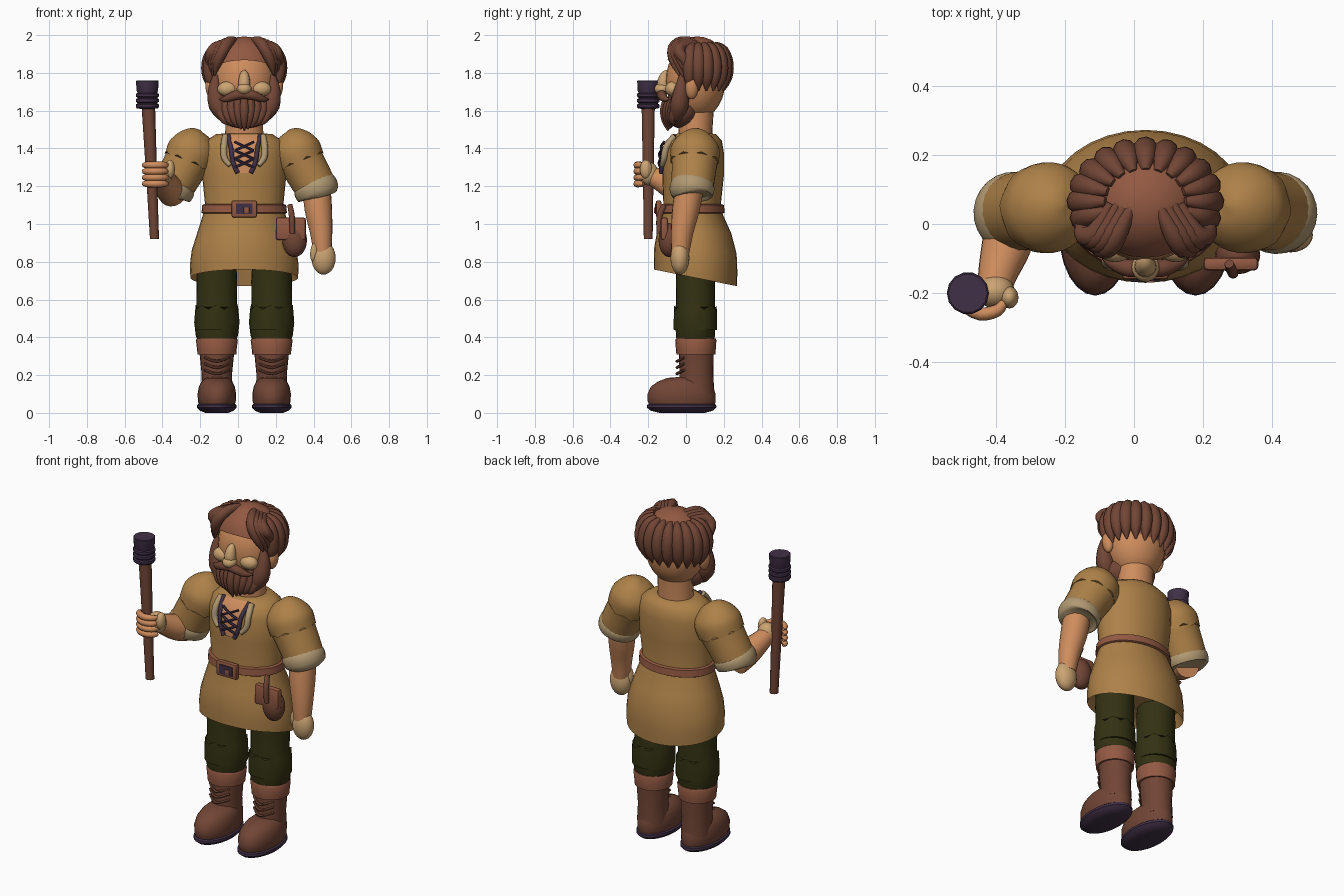
import bpy, bmesh, math
from mathutils import Vector, Matrix

CX = 0.033  # body axis


def mat(name, *c):
    m = bpy.data.materials.new(name)
    m.diffuse_color = (*c, 1)
    return m


TUNIC = mat("tunic_ochre", 0.42, 0.22, 0.065)
OLIVE = mat("trouser_olive", 0.033, 0.031, 0.006)
BROWN = mat("dark_brown", 0.165, 0.06, 0.036)
RUST = mat("rust_brown", 0.29, 0.1, 0.055)
SKIN = mat("skin", 0.62, 0.265, 0.11)
PALE = mat("pale_skin", 0.6, 0.37, 0.17)
CREAM = mat("cream_cloth", 0.44, 0.32, 0.17)
PURPLE = mat("dark_purple", 0.053, 0.03, 0.063)


def finish(name, bm, m, angle=45):
    bmesh.ops.recalc_face_normals(bm, faces=bm.faces)
    me = bpy.data.meshes.new(name)
    bm.to_mesh(me)
    bm.free()
    ob = bpy.data.objects.new(name, me)
    bpy.context.collection.objects.link(ob)
    me.materials.append(m)
    bpy.context.view_layer.objects.active = ob
    ob.select_set(True)
    bpy.ops.object.shade_smooth_by_angle(angle=math.radians(angle))
    ob.select_set(False)
    return ob


def skin_rings(name, rings, m, angle=45):
    """Join a list of point rings into a capped surface."""
    bm = bmesh.new()
    vs = [[bm.verts.new(p) for p in r] for r in rings]
    n = len(vs[0])
    for a, b in zip(vs, vs[1:]):
        for i in range(n):
            j = (i + 1) % n
            bm.faces.new((a[i], a[j], b[j], b[i]))
    bm.faces.new(vs[0])
    bm.faces.new(vs[-1])
    return finish(name, bm, m, angle)


def stack(name, rows, m, n=24, angle=45):
    """Ellipse rows (z, cx, cy, rx, ry[, tilt])."""
    rings = []
    for z, cx, cy, rx, ry, *t in rows:
        k = t[0] if t else 0
        rings.append([(cx + rx * math.cos(a), cy + ry * math.sin(a), z + k * ry * math.sin(a))
                      for a in (2 * math.pi * i / n for i in range(n))])
    return skin_rings(name, rings, m, angle)


def tube(name, pts, m, n=10, sub=3, flat=1, wave=0, angle=50):
    """Smooth path of (x, y, z, radius); wave scallops the last ring."""
    P = [Vector(p) for p in pts]
    path = []
    for i in range(len(P) - 1):
        a, b, c, d = P[max(i - 1, 0)], P[i], P[i + 1], P[min(i + 2, len(P) - 1)]
        for s in range(sub):
            t = s / sub
            path.append(0.5 * (2 * b + (c - a) * t + (2 * a - 5 * b + 4 * c - d) * t * t
                               + (3 * b - a - 3 * c + d) * t ** 3))
    path.append(P[-1])
    rings, u = [], None
    for i, p in enumerate(path):
        d = (path[min(i + 1, len(path) - 1)] - path[max(i - 1, 0)]).to_3d().normalized()
        if u is None:
            u = d.orthogonal()
        u = (u - d * u.dot(d)).normalized()
        v = d.cross(u)
        r = max(p.w, 0.001)
        last = i == len(path) - 1
        rings.append([p.to_3d() + r * (u * math.cos(a) + flat * v * math.sin(a))
                      + d * (wave * math.cos(8 * a) if last else 0)
                      for a in (2 * math.pi * k / n for k in range(n))])
    return skin_rings(name, rings, m, angle)


def ball(name, c, r, m, rot=0, keep=None):
    bm = bmesh.new()
    bmesh.ops.create_uvsphere(bm, u_segments=24, v_segments=14, radius=1)
    bm.transform(Matrix.Translation(c) @ Matrix.Rotation(rot, 4, 'Y') @ Matrix.Diagonal((*r, 1)))
    if keep:
        bmesh.ops.bisect_plane(bm, geom=bm.verts[:] + bm.edges[:] + bm.faces[:],
                               plane_co=keep[0], plane_no=keep[1], clear_inner=True)
    return finish(name, bm, m)


def box(name, c, size, m, bevel=0.01):
    bm = bmesh.new()
    bmesh.ops.create_cube(bm, size=1)
    bm.transform(Matrix.Translation(c) @ Matrix.Diagonal((*size, 1)))
    if bevel:
        bmesh.ops.bevel(bm, geom=bm.edges[:], offset=bevel, segments=2, affect='EDGES', profile=0.5)
    return finish(name, bm, m, 30)


# Tunic with a lower back hem
T = [(.715, .285, -.17, .27), (.78, .288, -.17, .272), (.86, .278, -.168, .268), (.95, .25, -.155, .24),
     (1.05, .218, -.125, .195), (1.11, .208, -.12, .185), (1.25, .222, -.125, .2),
     (1.38, .225, -.12, .2), (1.44, .205, -.1, .19), (1.475, .15, -.06, .16), (1.48, .1, -.04, .13)]
rows = [(z, CX, (f + b) / 2, rx, (b - f) / 2, -0.2 if i == 0 else -.15 if i == 1 else -.08 if i == 2 else 0)
        for i, (z, rx, f, b) in enumerate(T)]
stack("tunic", [(.78, CX, .05, .26, .19)] + rows, TUNIC, 32, 60)


def chest(x, z, out=0.0):
    """Point on the tunic front at offset x from the body axis."""
    for (z0, a0, f0, b0), (z1, a1, f1, b1) in zip(T, T[1:]):
        if z0 <= z <= z1:
            t = (z - z0) / (z1 - z0)
            rx, f, b = a0 + t * (a1 - a0), f0 + t * (f1 - f0), b0 + t * (b1 - b0)
            y = (f + b) / 2 - (b - f) / 2 * math.sqrt(max(0, 1 - (x / rx) ** 2))
            return Vector((CX + x, y - out, z))


# Open neck: skin plate, collar strips and crossed laces
bm = bmesh.new()
grid = [[bm.verts.new(chest(w * s / 4, z, .006)) for s in range(-4, 5)]
        for z, w in ((1.27, .03), (1.32, .055), (1.38, .07), (1.44, .085), (1.472, .09))]
for a, b in zip(grid, grid[1:]):
    for i in range(8):
        bm.faces.new((a[i], a[i + 1], b[i + 1], b[i]))
finish("neck_opening", bm, SKIN)
for s in (-1, 1):
    tube("collar", [(*chest(s * x, z, .014), r) for x, z, r in
                    ((.075, 1.31, .012), (.105, 1.35, .017), (.108, 1.41, .018), (.1, 1.465, .017))], CREAM)
    tube("neck_trim", [(*chest(s * x, z, .01), .012) for x, z in
                       ((.035, 1.27), (.06, 1.33), (.07, 1.4), (.085, 1.47))], PURPLE)
    for k in range(3):
        z = 1.30 + .045 * k
        tube("lace", [(*chest(-s * .05, z, .018), .007), (*chest(0, z + .022, .022), .007),
                      (*chest(s * .05, z + .045, .018), .007)], PURPLE, 6)

# Belt, buckle and pouch
stack("belt", [(1.055, CX, .033, .218, .163), (1.06, CX, .033, .226, .172),
               (1.10, CX, .033, .222, .168), (1.105, CX, .033, .21, .155)], RUST, 32)
box("buckle", (CX, -.145, 1.08), (.135, .03, .09), RUST)
box("buckle_inset", (CX, -.161, 1.08), (.085, .008, .055), PURPLE, 0)
box("buckle_prong", (CX + .012, -.165, 1.072), (.03, .008, .03), RUST, .002)
box("pouch_flap", (.28, -.115, .975), (.16, .04, .12), RUST, .014)
ball("pouch_body", (.3, -.09, .915), (.065, .055, .09), BROWN)
tube("pouch_strap", [(.275, -.115, 1.1, .014), (.285, -.14, 1.04, .016), (.288, -.142, .95, .014)], BROWN)

# Legs and boots
for s in (-1, 1):
    x = CX + s * .145
    stack("trouser_leg", [(.38, x, .05, .1, .1), (.41, x, .05, .112, .103), (.48, x, .05, .12, .107),
                          (.55, x, .05, .114, .106), (.58, x, .05, .107, .103), (.7, x, .05, .108, .104),
                          (.85, x, .05, .1, .1)], OLIVE)
    tube("knee_patch", [(x, .05, .44, .119), (x, .05, .5, .119), (x, .05, .56, .116)], OLIVE, 32, 2, .93, .012)
    stack("boot_cuff", [(.31, x, .052, .085, .085), (.31, x, .052, .103, .103), (.33, x, .052, .104, .105),
                        (.385, x, .052, .111, .109), (.395, x, .052, .106, .105), (.395, x, .052, .09, .09)], RUST)
    stack("boot_shaft", [(.1, x, .055, .085, .095), (.2, x, .055, .08, .09), (.32, x, .055, .092, .092)], BROWN)
    stack("boot_foot", [(.035, x, -.02, .092, .17), (.06, x, -.023, .1, .18), (.1, x, -.024, .102, .18),
                        (.14, x, -.02, .095, .165), (.165, x, -.01, .082, .14), (.185, x, .0, .06, .1),
                        (.19, x, .01, .03, .05)], BROWN)
    stack("boot_sole", [(0, x, -.02, .06, .12), (.012, x, -.022, .09, .165), (.028, x, -.023, .105, .184),
                        (.042, x, -.023, .104, .183), (.052, x, -.022, .09, .165)], PURPLE)
    for z in (.215, .248, .281):
        tube("boot_lace", [(x - .065, -.01, z + .012, .007), (x, -.048, z - .008, .008),
                           (x + .065, -.01, z + .012, .007)], BROWN, 6)

# Sleeves with a scalloped upper layer and rolled cuffs
for s in (-1, 1):
    def P(x, y, z, r):
        return (CX + s * x, y, z, r)
    tube("sleeve", [P(.215, .06, 1.44, .06), P(.27, .05, 1.38, .12), P(.325, .042, 1.29, .118),
                    P(.375, .035, 1.2, .112)], TUNIC, 24)
    tube("sleeve_cap", [P(.235, .052, 1.498, .002), P(.242, .052, 1.485, .055), P(.257, .05, 1.445, .104),
                        P(.274, .048, 1.395, .13), P(.3, .045, 1.33, .128)], TUNIC, 32, 3, 1, .009)
    tube("sleeve_cuff", [P(.367, .035, 1.218, .1), P(.37, .034, 1.212, .113), P(.38, .032, 1.187, .119),
                         P(.392, .03, 1.156, .112), P(.394, .03, 1.15, .095)], CREAM, 24)

# Hanging arm and hand
tube("left_forearm", [(.415, .02, 1.2, .075), (.425, 0, 1.08, .073), (.44, -.02, .96, .06), (.447, -.03, .85, .048)], SKIN, 18)
ball("left_hand", (.453, -.032, .82), (.064, .05, .088), PALE)
ball("left_thumb", (.405, -.045, .855), (.022, .025, .055), PALE, .15)

# Raised arm and gripping hand
tube("right_forearm", [(-.35, .03, 1.165, .075), (-.365, -.05, 1.19, .074), (-.39, -.13, 1.23, .06), (-.405, -.19, 1.26, .048)], SKIN, 18)
ball("right_palm", (-.4, -.195, 1.265), (.055, .05, .062), PALE)
ball("right_thumb", (-.36, -.212, 1.29), (.026, .032, .05), PALE)
for k in range(4):
    z = 1.213 + .033 * k
    tube("finger", [(-.375, -.225, z, .012), (-.395, -.25, z, .018), (-.445, -.26, z, .019),
                    (-.49, -.235, z, .017), (-.5, -.205, z, .008)], SKIN, 8)

# Club: tapered handle and ringed head
stack("club_handle", [(.92, -.442, -.2, .024, .024), (1.2, -.455, -.2, .028, .028),
                      (1.63, -.475, -.2, .036, .036)], BROWN, 14)
head = [(1.61, .04), (1.612, .056)]
for k in range(3):
    z = 1.615 + .028 * k
    head += [(z + .004, .061), (z + .018, .061), (z + .022, .053), (z + .026, .053)]
head += [(1.705, .057), (1.757, .06), (1.76, .056)]
stack("club_head", [(z, -.48, -.2, r, r) for z, r in head], PURPLE, 14, 30)

# Head and face
stack("neck", [(1.4, CX, .05, .11, .09), (1.5, CX, .05, .1, .09), (1.65, CX, .05, .1, .1)], SKIN)
ball("head", (CX, .05, 1.755), (.168, .158, .205), SKIN)
tube("nose", [(CX, -.09, 1.81, .008), (CX, -.11, 1.79, .024), (CX, -.122, 1.74, .032), (CX, -.11, 1.69, .025)], PALE, 14)
ball("nose_tip", (CX, -.125, 1.715), (.04, .042, .032), PALE)
ball("beard", (CX, -.02, 1.6), (.145, .095, .095), BROWN)
for s in (-1, 1):
    ball("ear", (CX + s * .178, .03, 1.72), (.027, .034, .06), SKIN, s * .15)
    ball("cheek", (CX + s * .088, -.07, 1.715), (.054, .04, .04), PALE)
    tube("sideburn", [(CX + s * .148, -.02, 1.79, .015), (CX + s * .155, -.025, 1.72, .036),
                      (CX + s * .14, -.035, 1.63, .05), (CX + s * .1, -.05, 1.56, .03)], BROWN, 12)
    tube("moustache", [(CX - s * .005, -.125, 1.685, .022), (CX + s * .045, -.128, 1.682, .026),
                       (CX + s * .095, -.112, 1.662, .018), (CX + s * .128, -.09, 1.66, .004)], BROWN, 12)
for k in range(-4, 5):  # beard strands converge below the chin
    x, e = k * .033, abs(k) / 4
    tube("beard_strand", [(CX + x, -.1 + .055 * e, 1.67, .018), (CX + x, -.112 + .055 * e, 1.61, .025),
                          (CX + x * .8, -.11 + .04 * e, 1.55, .02), (CX + x * .55, -.095 + .03 * e, 1.495 + .03 * e, .005)], BROWN, 8)

# Hair: smooth crown, back and side locks, front sweeps
ball("hair_crown", (CX, .06, 1.815), (.178, .166, .178), RUST, 0, ((CX, -.08, 1.86), (0, .45, 1)))
for k in range(13):
    a = math.radians(-18 + 18 * k)
    c, s = math.cos(a), math.sin(a)
    tube("hair_lock", [(CX + c * r * .19, .065 + s * r * .15, z, w) for r, z, w in
                       ((.6, 1.955, .012), (.86, 1.92, .03), (1.0, 1.85, .037), (.99, 1.77, .03), (.9, 1.705, .004))], BROWN, 10)
for s in (-1, 1):
    for k in range(4):
        d = k * .022
        tube("front_sweep", [(CX + s * (.035 + d), .06, 1.972 - d * .25, .012),
                             (CX + s * (.075 + d), -.02, 1.968 - d * .4, .027),
                             (CX + s * (.107 + d), -.068 + d * .5, 1.93 - d * .3, .03),
                             (CX + s * (.14 + d * .6), -.062 + d * .9, 1.86, .026),
                             (CX + s * (.158 + d * .4), -.035 + d, 1.785 - d * .3, .004)], BROWN, 10)
